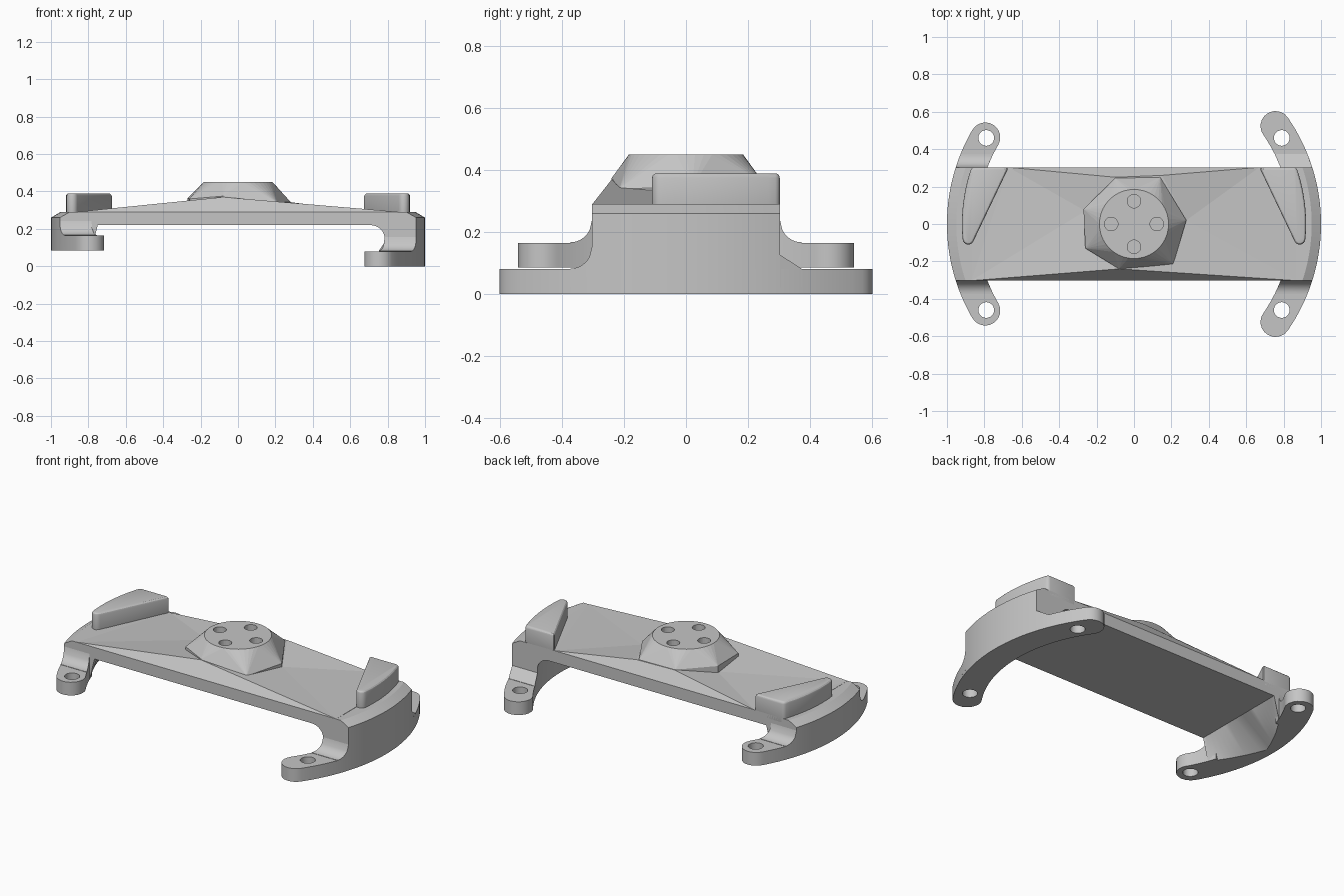
import bpy, bmesh
from math import sqrt, sin, cos, pi, radians

old = bpy.data.objects.get("Cube")
if old:
    bpy.data.objects.remove(old)

grey = bpy.data.materials.new("plain_grey")
grey.use_nodes = True
COLOUR = (0.56, 0.56, 0.56, 1)
grey.diffuse_color = COLOUR
grey.node_tree.nodes["Principled BSDF"].inputs["Base Color"].default_value = COLOUR


def finish(name, bm):
    bmesh.ops.recalc_face_normals(bm, faces=bm.faces)
    mesh = bpy.data.meshes.new(name)
    bm.to_mesh(mesh)
    bm.free()
    mesh.materials.append(grey)
    obj = bpy.data.objects.new(name, mesh)
    bpy.context.collection.objects.link(obj)
    return obj


def activate(obj):
    bpy.ops.object.select_all(action='DESELECT')
    obj.select_set(True)
    bpy.context.view_layer.objects.active = obj


def smooth(obj):
    activate(obj)
    bpy.ops.object.shade_smooth_by_angle(angle=radians(28))


def prism(name, outline, z0, z1):
    bm = bmesh.new()
    face = bm.faces.new([bm.verts.new((x, y, z0)) for x, y in outline])
    top = bmesh.ops.extrude_face_region(bm, geom=[face])
    bmesh.ops.translate(bm, vec=(0, 0, z1 - z0),
                        verts=[v for v in top["geom"] if isinstance(v, bmesh.types.BMVert)])
    return finish(name, bm)


def hull(name, points):
    bm = bmesh.new()
    bmesh.ops.convex_hull(bm, input=[bm.verts.new(p) for p in points])
    loose = [v for v in bm.verts if not v.link_faces]
    bmesh.ops.delete(bm, geom=loose, context='VERTS')
    return finish(name, bm)


def facets(name, corners, faces):
    """Solid from lettered corner points and words that spell its faces."""
    bm = bmesh.new()
    verts = {key: bm.verts.new(p) for key, p in corners.items()}
    for word in faces.split():
        bm.faces.new([verts[key] for key in word])
    return finish(name, bm)


def sweep(name, side, sections):
    """Join (y, [(radius, z)...]) sections lying on circles about the centre."""
    bm = bmesh.new()
    rings = [[bm.verts.new((side * sqrt(r * r - y * y), y, z)) for r, z in prof]
             for y, prof in sections]
    n = len(rings[0])
    for a, b in zip(rings, rings[1:]):
        for i in range(n):
            j = (i + 1) % n
            bm.faces.new((a[i], a[j], b[j], b[i]))
    bm.faces.new(rings[0])
    bm.faces.new(rings[-1])
    return finish(name, bm)


def drill(obj, centres, radius, z0, z1):
    for cx, cy in centres:
        circle = [(cx + radius * cos(i * pi / 12), cy + radius * sin(i * pi / 12))
                  for i in range(24)]
        cutter = prism("hole_cutter", circle, z0, z1)
        cutter.hide_render = True
        activate(obj)
        mod = obj.modifiers.new("hole", 'BOOLEAN')
        mod.object = cutter
        mod.operation = 'DIFFERENCE'
        mod.solver = 'EXACT'
        bpy.ops.object.modifier_apply(modifier=mod.name)
        bpy.data.objects.remove(cutter)


IN, OUT, HALF = 0.84, 1.0, 0.303      # end wall radii and half depth
MID, TIP = (IN + OUT) / 2, (OUT - IN) / 2


def foot_outline(side, sy, start, angle):
    """Arc-shaped foot from the start angle to a round tip."""
    span = [start + (angle - start) * i / 16 for i in range(17)]
    cx, cy = MID * cos(angle), MID * sin(angle)
    cap = [angle + pi * i / 12 for i in range(1, 12)]
    pts = [(OUT * cos(a), OUT * sin(a)) for a in span]
    pts += [(cx + TIP * cos(a), cy + TIP * sin(a)) for a in cap]
    pts += [(IN * cos(a), IN * sin(a)) for a in reversed(span)]
    return [(side * x, sy * y) for x, y in pts]


def wall_profile(side, y, z0):
    """Rounded inner corner on the left, slanted inner face on the right."""
    if side > 0:
        under = [(IN, z0)] + [(0.77 + 0.07 * cos(a), 0.15 + 0.07 * sin(a)) for a in
                              (pi / 2 * i / 8 for i in range(9))]
    else:
        under = [(0.95 - 0.11 * abs(y) / HALF, z0), (sqrt(0.75 ** 2 + y * y), 0.22)]
    return [(OUT, z0)] + under + [(0.74, 0.285), (0.95, 0.29), (OUT, 0.26)]


# Faceted bridge deck: A-D underside, E-H top corners, F front ridge peak,
# J K back ridge peaks, V W valley floor beside the hub, P Q valley ends
E = 0.87
corners = {"A": (-E, -HALF, 0.22), "B": (E, -HALF, 0.22),
           "C": (E, HALF, 0.22), "D": (-E, HALF, 0.22),
           "E": (-E, -HALF, 0.29), "G": (E, -HALF, 0.29),
           "H": (E, HALF, 0.29), "I": (-E, HALF, 0.29),
           "F": (-0.08, -0.24, 0.37), "J": (-0.1, 0.25, 0.36), "K": (0.15, 0.26, 0.36),
           "V": (-0.26, 0.07, 0.325), "W": (0.28, 0.02, 0.325),
           "P": (-0.67, HALF, 0.292), "Q": (0.67, HALF, 0.292)}
facets("bridge_deck", corners,
       "ABCD ABGE BCHG DAEI CDIPQH EGF EFV EVP EPI PVJ PJKQ KWQ GQW GHQ FGW FWKJV")

# Faceted hub with a round top and four blind holes
base = [(-0.27, 0.08, 0.365), (-0.26, -0.13, 0.36), (-0.08, -0.24, 0.375),
        (0.21, -0.215, 0.34), (0.28, 0.02, 0.345), (0.16, 0.16, 0.38),
        (0.14, 0.25, 0.36), (-0.1, 0.245, 0.36)]
disc = [(0.185 * cos(i * pi / 20), 0.185 * sin(i * pi / 20), 0.45) for i in range(40)]
hub = hull("hub", base + [(x, y, 0.29) for x, y, z in base] + disc)
drill(hub, [(0.122, 0), (-0.122, 0), (0, 0.122), (0, -0.122)], 0.036, 0.36, 0.5)

# Curved end walls, feet, foot fillets and raised pads; the left end stands lower
for label, side, z0, start, angle in (("left", 1, 0, 0, radians(34.7)),
                                      ("right", -1, 0.085, radians(17.5), radians(30.2))):
    top = z0 + 0.08
    rows = [-HALF + 2 * HALF * i / 20 for i in range(21)]
    smooth(sweep(label + "_end_wall", side, [(y, wall_profile(side, y, z0)) for y in rows]))

    for end, sy in (("front", -1), ("back", 1)):
        foot = prism(label + "_" + end + "_foot", foot_outline(side, sy, start, angle), z0, top)
        drill(foot, [(side * 0.79, sy * 0.46)], 0.042, z0 - 0.1, top + 0.1)
        smooth(foot)

        # The left back foot has a plain ramp, the others a hollow curve
        steps, rise = (1, 0.045) if (side, sy) == (1, 1) else (8, 0.075)
        sections = []
        for i in range(steps + 1):
            t = i / steps
            z = top + 0.002 + rise * (1 - sqrt(1 - (1 - t) ** 2))
            sections.append((sy * (HALF + 0.07 * t),
                             [(IN, z0 + 0.02), (OUT, z0 + 0.02), (OUT, z), (IN, z)]))
        smooth(sweep(label + "_" + end + "_fillet", side, sections))

    arc = [(sqrt(0.92 ** 2 - y * y), y) for y in (HALF - 0.373 * i / 10 for i in range(11))]
    tip = [(0.886 + 0.03 * cos(a), -0.08 + 0.03 * sin(a)) for a in
           (-radians(153) * i / 8 for i in range(9))]
    pad = prism(label + "_pad", [(side * x, y) for x, y in [(0.67, HALF)] + arc + tip],
                0.25, 0.39)
    activate(pad)
    bevel = pad.modifiers.new("rounded", 'BEVEL')
    bevel.width = 0.015
    bevel.segments = 3
    bevel.limit_method = 'ANGLE'
    bevel.angle_limit = radians(50)
    bevel.use_clamp_overlap = False
    bpy.ops.object.modifier_apply(modifier=bevel.name)
    smooth(pad)
